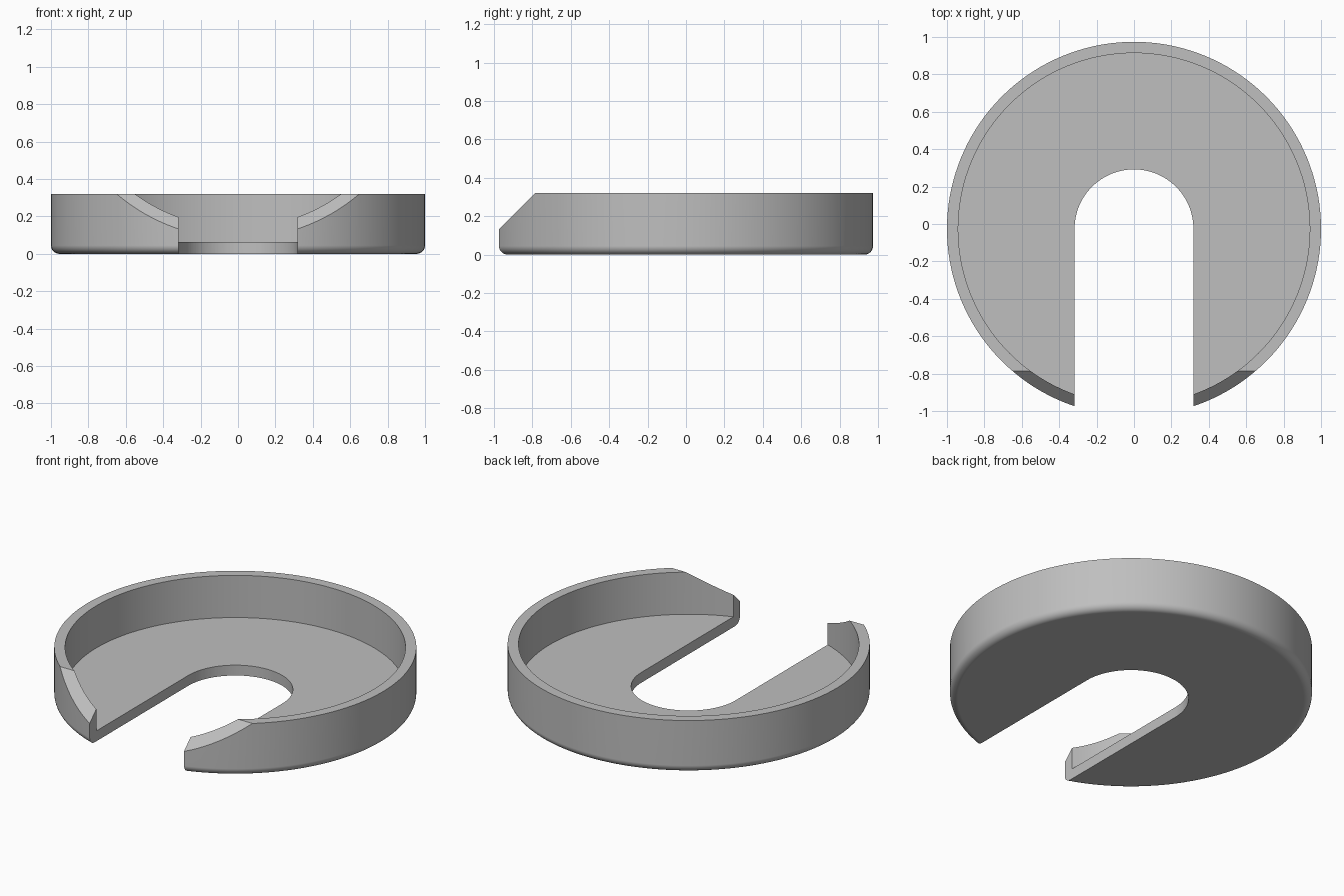
import bpy, bmesh, math
from mathutils import Vector

cube = bpy.data.objects.get("Cube")
if cube:
    bpy.data.objects.remove(cube, do_unlink=True)

CENTRE_Y = -0.026
OUTER, INNER, SLOT = 1.0, 0.94, 0.318
HEIGHT, FLOOR, FILLET = 0.32, 0.063, 0.045

grey = bpy.data.materials.new("plain grey")
grey.use_nodes = True
colour = (0.52, 0.52, 0.52, 1)
grey.diffuse_color = colour
grey.node_tree.nodes["Principled BSDF"].inputs["Base Color"].default_value = colour


def make_object(name, bm):
    bmesh.ops.recalc_face_normals(bm, faces=bm.faces)
    mesh = bpy.data.meshes.new(name)
    bm.to_mesh(mesh)
    bm.free()
    mesh.materials.append(grey)
    obj = bpy.data.objects.new(name, mesh)
    bpy.context.collection.objects.link(obj)
    return obj


def lathe(name, profile, steps):
    bm = bmesh.new()
    verts = [bm.verts.new((r, 0, z)) for r, z in profile]
    edges = [bm.edges.new(pair) for pair in zip(verts, verts[1:])]
    bmesh.ops.spin(bm, geom=verts + edges, cent=(0, 0, 0), axis=(0, 0, 1),
                   angle=math.tau, steps=steps)
    bmesh.ops.remove_doubles(bm, verts=bm.verts, dist=1e-5)
    return make_object(name, bm)


def prism(name, outline, direction):
    bm = bmesh.new()
    face = bm.faces.new([bm.verts.new(p) for p in outline])
    new = bmesh.ops.extrude_face_region(bm, geom=[face])["geom"]
    bmesh.ops.translate(bm, vec=Vector(direction),
                        verts=[v for v in new if isinstance(v, bmesh.types.BMVert)])
    obj = make_object(name, bm)
    obj.hide_render = True
    return obj


# Round tray with a rim and a rounded lower edge
fillet = [(OUTER - FILLET + FILLET * math.sin(a), FILLET - FILLET * math.cos(a))
          for a in (math.pi / 2 * i / 8 for i in range(9))]
profile = [(0, 0)] + fillet + [(OUTER, HEIGHT), (INNER, HEIGHT), (INNER, FLOOR), (0, FLOOR)]
tray = lathe("slotted_tray", profile, 144)

# Round-ended slot open to the front
arc = [(SLOT * math.cos(a), SLOT * math.sin(a), -0.5)
       for a in (math.pi * i / 48 for i in range(49))]
slot = prism("slot_cutter", arc + [(-SLOT, -1.5, -0.5), (SLOT, -1.5, -0.5)], (0, 0, 1.5))

# Sloped cut across the front of the rim
drop = 0.5
top_y = -0.787 - CENTRE_Y
wedge = prism("slope_cutter", [(-1.5, top_y + drop, HEIGHT + drop),
                               (-1.5, top_y - drop, HEIGHT - drop),
                               (-1.5, top_y - drop, HEIGHT + drop)], (3, 0, 0))

bpy.context.view_layer.objects.active = tray
for cutter in (slot, wedge):
    mod = tray.modifiers.new("cut", "BOOLEAN")
    mod.operation = "DIFFERENCE"
    mod.solver = "EXACT"
    mod.object = cutter
    bpy.ops.object.modifier_apply(modifier=mod.name)
    bpy.data.objects.remove(cutter, do_unlink=True)

# Smooth curved walls, crisp corners
bpy.ops.object.select_all(action="DESELECT")
tray.select_set(True)
bpy.ops.object.shade_smooth_by_angle(angle=math.radians(30))
normals = tray.modifiers.new("flat_face_normals", "WEIGHTED_NORMAL")
normals.keep_sharp = True
tray.location.y = CENTRE_Y
